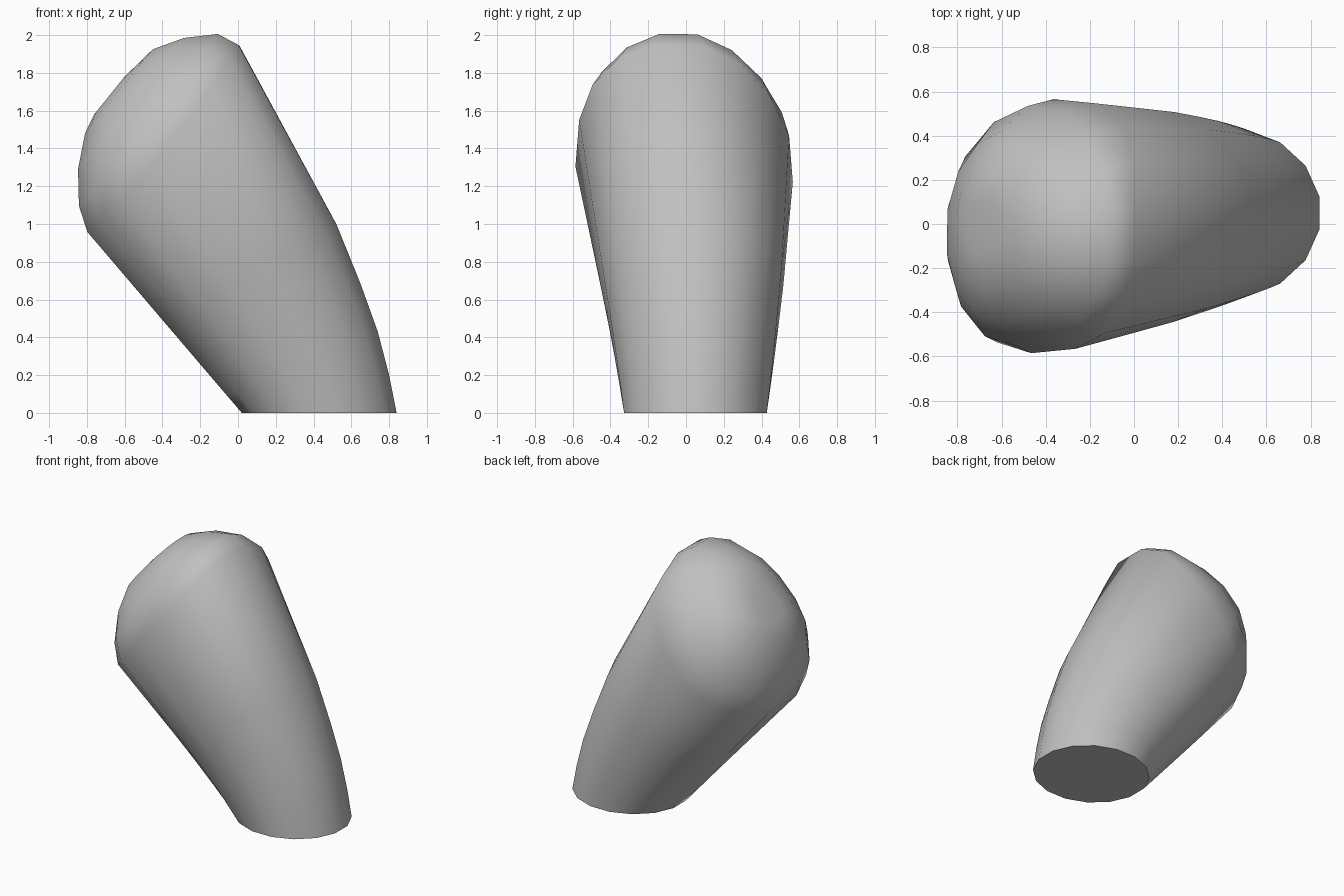
import bpy, bmesh, math
from mathutils import Vector

cube = bpy.data.objects.get("Cube")
if cube:
    bpy.data.objects.remove(cube, do_unlink=True)

SIDES = 16
rim_left, rim_right = Vector((-0.80, 0.96)), Vector((0, 1.95))
foot_left = Vector((0.02, 0))
along = (rim_right - rim_left).normalized()
up = Vector((-along.y, along.x))


def grey_material():
    mat = bpy.data.materials.new("plain grey")
    mat.use_nodes = True
    colour = (0.53, 0.53, 0.53, 1)
    mat.diffuse_color = colour
    mat.node_tree.nodes["Principled BSDF"].inputs["Base Color"].default_value = colour
    return mat


def spow(v, p):
    return math.copysign(abs(v) ** p, v)


def ring(bm, left, right, y_mid, half_width, power, egg, skew, sag):
    """Egg-shaped loop between two side-profile points; its flanks sag, more at the back."""
    mid, half = (left + right) / 2, (right - left) / 2
    end = math.cos(math.pi / SIDES) ** power
    verts = []
    for i in range(SIDES):
        a = math.tau * (i + 0.5) / SIDES
        c, s = spow(math.cos(a), power) / end, spow(math.sin(a), power)
        drop = sag * s * s * (1 if s > 0 else 0.25)
        p = mid + half * c - up * drop
        y = y_mid - skew * abs(c) + half_width * s * (1 - egg * c)
        verts.append(bm.verts.new((p.x, y, p.y)))
    return verts


bm = bmesh.new()
rings = []

# Leaning body: curved on one side, straight on the other
outer = [(0.84, 0), (0.80, 0.2), (0.74, 0.43), (0.65, 0.68), (0.52, 1.0), (0, 1.95)]
for x, z in outer:
    t = z / rim_right.y
    left = foot_left.lerp(rim_left, t)
    grow = min(1, (left.y + z) / 2 / 1.35)
    rings.append(ring(bm, left, Vector((x, z)), 0.05 * (1 - grow ** 2),
                      0.385 + 0.19 * grow, 1 - 0.14 * t, 0.07 * t, 0.04 * t, 0.18 * t ** 3))

# Domed cap, stacked on the slanted rim
for start, stop, height, width, sag in [(0.08, 1.249, 0.12, 0.54, 0.10),
                                        (0.228, 1.12, 0.245, 0.43, 0.04),
                                        (0.40, 0.97, 0.335, 0.28, 0),
                                        (0.507, 0.764, 0.36, 0.13, 0)]:
    base = rim_left + up * height
    rings.append(ring(bm, base + along * start, base + along * stop, 0,
                      width, 0.95, 0.12, 0.04, sag))

for lower, upper in zip(rings, rings[1:]):
    for i in range(SIDES):
        j = (i + 1) % SIDES
        bm.faces.new((lower[i], lower[j], upper[j], upper[i]))
bm.faces.new(rings[0][::-1])
bm.faces.new(rings[-1])
bmesh.ops.recalc_face_normals(bm, faces=bm.faces)

mesh = bpy.data.meshes.new("leaning_stub")
bm.to_mesh(mesh)
bm.free()
mesh.materials.append(grey_material())
stub = bpy.data.objects.new("leaning_stub", mesh)
bpy.context.collection.objects.link(stub)

# Smooth sides, crisp foot and rim end
bpy.ops.object.select_all(action="DESELECT")
stub.select_set(True)
bpy.context.view_layer.objects.active = stub
bpy.ops.object.shade_smooth_by_angle(angle=math.radians(50))
